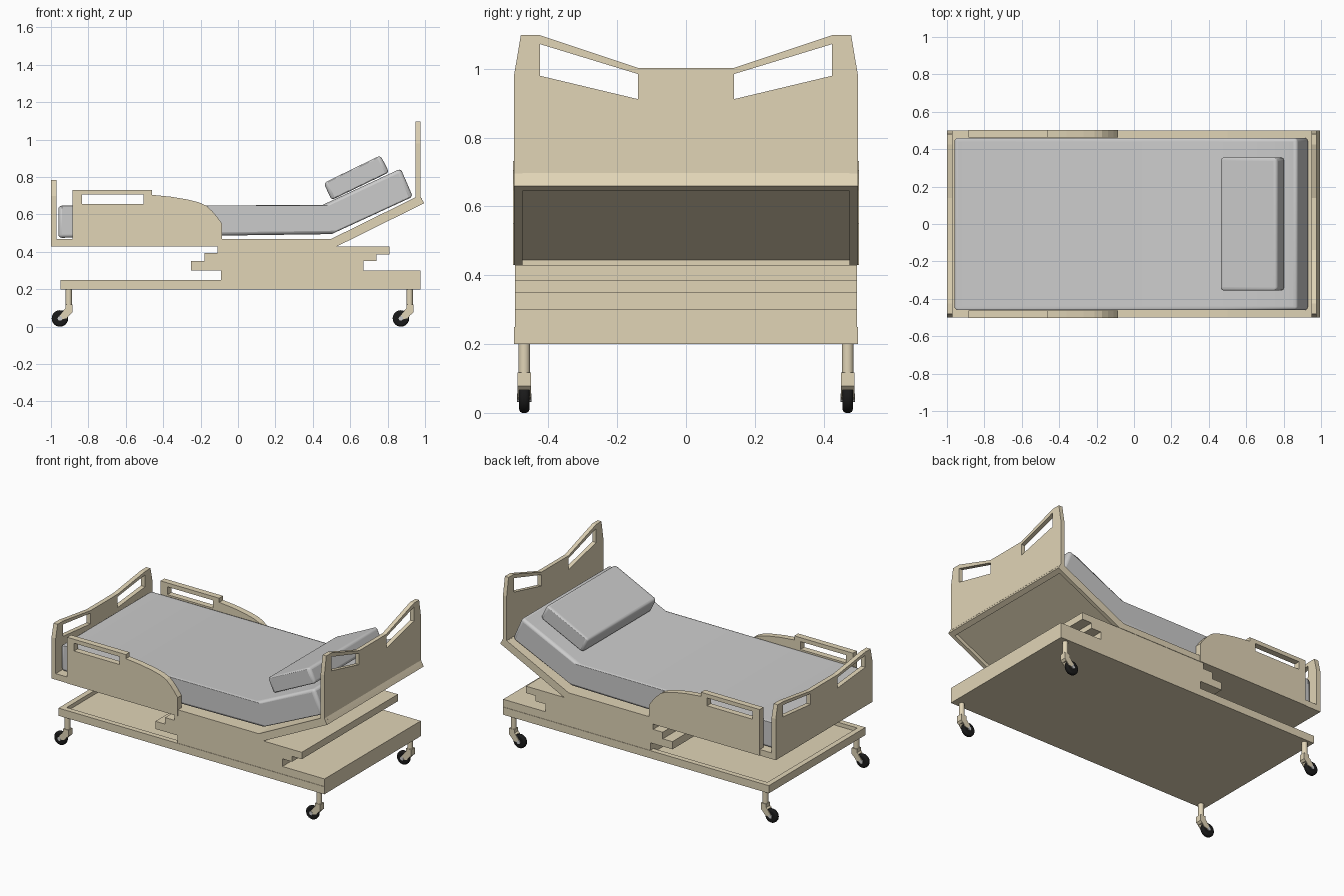
import bpy, bmesh, math
from mathutils import Matrix, Vector

if "Cube" in bpy.data.objects:
    bpy.data.objects.remove(bpy.data.objects["Cube"])


def material(name, rgb):
    m = bpy.data.materials.new(name)
    m.diffuse_color = (*rgb, 1)
    m.use_nodes = True
    m.node_tree.nodes["Principled BSDF"].inputs["Base Color"].default_value = m.diffuse_color
    return m


BEIGE = material("beige", (0.75, 0.66, 0.47))
BLACK = material("black", (0.01, 0.01, 0.01))
XZ = Matrix(((1, 0, 0, 0), (0, 0, -1, 0), (0, 1, 0, 0), (0, 0, 0, 1)))
YZ = Matrix(((0, 0, 1, 0), (1, 0, 0, 0), (0, 1, 0, 0), (0, 0, 0, 1)))


def finish(name, mesh, mat):
    mesh.name = name
    if mat:
        mesh.materials.clear()
        mesh.materials.append(mat)
    ob = bpy.data.objects.new(name, mesh)
    bpy.context.collection.objects.link(ob)
    return ob


def plate(name, loops, plane, centre, thick, mat=BEIGE):
    """Extruded outline; loops after the first become holes."""
    cu = bpy.data.curves.new(name, 'CURVE')
    cu.dimensions, cu.fill_mode, cu.extrude = '2D', 'BOTH', thick / 2
    for pts in loops:
        sp = cu.splines.new('POLY')
        sp.points.add(len(pts) - 1)
        for p, co in zip(sp.points, pts):
            p.co = (*co, 0, 1)
        sp.use_cyclic_u = True
    tmp = bpy.data.objects.new("tmp", cu)
    bpy.context.collection.objects.link(tmp)
    bpy.context.view_layer.update()
    dg = bpy.context.evaluated_depsgraph_get()
    mesh = bpy.data.meshes.new_from_object(tmp.evaluated_get(dg))
    bpy.data.objects.remove(tmp)
    off = Vector((0, centre, 0)) if plane is XZ else Vector((centre, 0, 0))
    mesh.transform(Matrix.Translation(off) @ plane)
    bm = bmesh.new()
    bm.from_mesh(mesh)
    bmesh.ops.remove_doubles(bm, verts=bm.verts, dist=1e-5)
    bmesh.ops.recalc_face_normals(bm, faces=bm.faces)
    for f in bm.faces:
        f.smooth = False
    bm.to_mesh(mesh)
    bm.free()
    return finish(name, mesh, mat)


def box(name, x0, x1, y0, y1, z0, z1, mat=BEIGE):
    return plate(name, [[(x0, z0), (x1, z0), (x1, z1), (x0, z1)]], XZ,
                 (y0 + y1) / 2, y1 - y0, mat)


def smooth(ob, angle=40):
    bpy.ops.object.select_all(action='DESELECT')
    ob.select_set(True)
    bpy.context.view_layer.objects.active = ob
    bpy.ops.object.shade_smooth_by_angle(angle=math.radians(angle))


def cylinder(name, loc, r, depth, axis='Z', mat=BEIGE, bevel=0):
    rot = (math.pi / 2, 0, 0) if axis == 'Y' else (0, 0, 0)
    bpy.ops.mesh.primitive_cylinder_add(vertices=32, radius=r, depth=depth,
                                        location=loc, rotation=rot)
    ob = bpy.context.object
    ob.name = name
    if mat:
        ob.data.materials.append(mat)
    if bevel:
        soften(ob, bevel)
    else:
        smooth(ob)


def soften(ob, width):
    b = ob.modifiers.new("bevel", 'BEVEL')
    b.width, b.segments, b.limit_method = width, 4, 'ANGLE'
    smooth(ob, 60)


def mirror(pts):
    return [(-y, z) for y, z in reversed(pts)]


# wheeled base tray with rim
box("base_floor", -0.95, 0.975, -0.5, 0.5, 0.2, 0.225)
for s in (-1, 1):
    box("base_side_rim", -0.95, 0.975, min(s * .5, s * .465), max(s * .5, s * .465), 0.225, 0.25)
box("base_foot_rim", -0.95, -0.915, -0.465, 0.465, 0.225, 0.25)
box("base_head_rim", -0.09, 0.975, -0.465, 0.465, 0.225, 0.25)

# stepped lifting block
plate("lift_block", [[(-.09, .25), (-.09, .3), (-.25, .3), (-.25, .35), (-.18, .35),
                      (-.18, .393), (-.11, .393), (-.11, .43), (.81, .43), (.81, .385),
                      (.74, .385), (.74, .35), (.67, .35), (.67, .3), (.975, .3),
                      (.975, .25)]], XZ, 0, 0.995)

# flat deck and raised back section with a hollow underside
box("flat_deck", -1, 0.5, -0.5, 0.5, 0.43, 0.47)
plate("back_deck", [[(.5, .445), (.985, .68), (.972, .703), (.5, .47)]], XZ, 0, 0.95)
for s in (-1, 1):
    plate("back_side_rail", [[(.5, .43), (.53, .43), (.995, .66), (.972, .703), (.5, .47)]],
          XZ, s * 0.4875, 0.025)
plate("back_end_rail", [[(.965, .645), (.995, .66), (.972, .703), (.945, .69)]], XZ, 0, 0.998)

# headboard and footboard with slanted hand holes
half = [(.5, .66), (.5, .98), (.48, 1.098), (.425, 1.098), (.14, 1.003)]
hole = [(.14, .985), (.425, 1.072), (.425, .98), (.14, .912)]
plate("headboard", [half + mirror(half), hole, mirror(hole)], YZ, 0.962, 0.027)
half = [(.5, .43), (.5, .7), (.48, .785), (.425, .785), (.14, .745)]
hole = [(.14, .728), (.425, .763), (.425, .685), (.14, .658)]
plate("footboard", [half + mirror(half), hole, mirror(hole)], YZ, -0.985, 0.03)

# side guard rails
rail = [(-.885, .43), (-.885, .732), (-.46, .732), (-.46, .705), (-.36, .695), (-.27, .68),
        (-.21, .665), (-.17, .647), (-.14, .62), (-.11, .585), (-.085, .55), (-.085, .43)]
slot = [(-.835, .655), (-.505, .655), (-.505, .706), (-.835, .706)]
for s in (-1, 1):
    plate("side_rail", [rail, slot], XZ, s * 0.483, 0.04)

# bent mattress and pillow
soften(plate("mattress", [[(-.96, .475), (-.96, .647), (.45, .65), (.87, .845),
                           (.935, .695), (.5, .495)]], XZ, 0, 0.92, None), 0.018)
soften(plate("pillow", [[(.458, .768), (.762, .916), (.808, .825), (.5, .677)]],
             XZ, 0, 0.71, None), 0.018)

# castors: post, fork and wheel
for px in (-0.905, 0.918):
    for py in (-0.47, 0.47):
        cylinder("castor_post", (px, py, 0.155), 0.017, 0.09)
        wx = px - 0.047
        plate("castor_head", [[(px + .02, .118), (px - .018, .118), (px - .018, .095),
                               (px - .03, .088), (px + .008, .066), (px + .02, .078)]],
              XZ, py, 0.04)
        for s in (-1, 1):
            plate("castor_fork", [[(px + .018, .08), (px - .018, .098), (wx - .006, .052),
                                   (wx + .006, .038), (px - .01, .045)]],
                  XZ, py + s * 0.0175, 0.005)
        cylinder("wheel", (wx, py, 0.044), 0.044, 0.03, 'Y', BLACK, 0.011)
        cylinder("wheel_hub", (wx, py, 0.044), 0.012, 0.042, 'Y', None)
